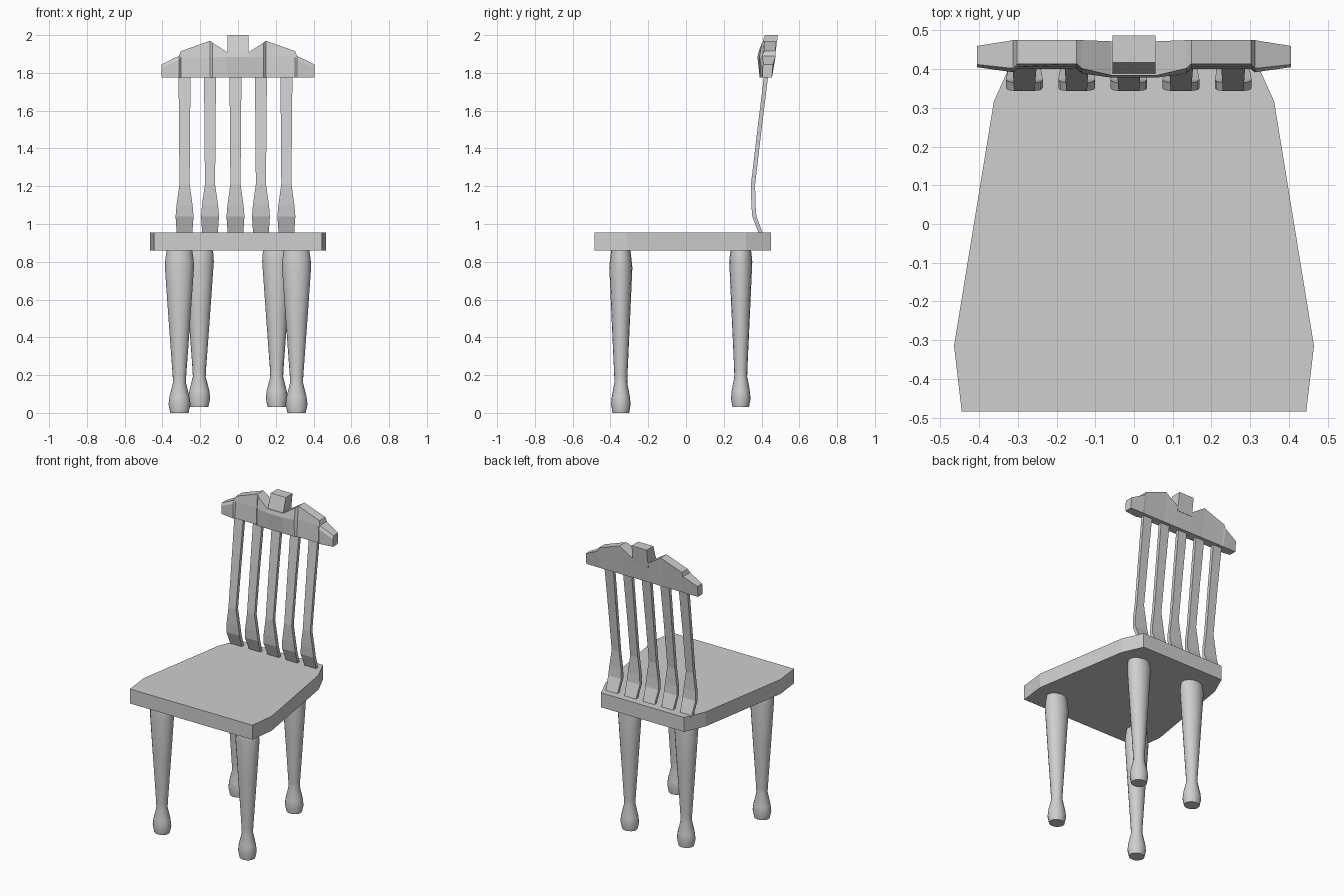
import bpy, bmesh, math

cube = bpy.data.objects.get("Cube")
if cube:
    bpy.data.objects.remove(cube, do_unlink=True)

grey = bpy.data.materials.new("plain grey")
colour = (0.62, 0.62, 0.62, 1)
grey.diffuse_color = colour
grey.use_nodes = True
grey.node_tree.nodes["Principled BSDF"].inputs["Base Color"].default_value = colour


def loft(name, rings, smooth=False):
    """Skin a list of equal-length closed rings and cap both ends."""
    bm = bmesh.new()
    loops = [[bm.verts.new(p) for p in ring] for ring in rings]
    n = len(loops[0])
    for a, b in zip(loops, loops[1:]):
        for i in range(n):
            j = (i + 1) % n
            bm.faces.new((a[i], a[j], b[j], b[i]))
    bm.faces.new(loops[0])
    bm.faces.new(loops[-1])
    bmesh.ops.recalc_face_normals(bm, faces=bm.faces[:])
    mesh = bpy.data.meshes.new(name)
    bm.to_mesh(mesh)
    bm.free()
    mesh.materials.append(grey)
    obj = bpy.data.objects.new(name, mesh)
    bpy.context.collection.objects.link(obj)
    if smooth:
        bpy.ops.object.select_all(action="DESELECT")
        obj.select_set(True)
        bpy.context.view_layer.objects.active = obj
        bpy.ops.object.shade_smooth_by_angle(angle=math.radians(35))
    return obj


def rect(x, y, z, w, d):
    """Horizontal rectangle ring centred on a point."""
    return [(x + sx * w / 2, y + sy * d / 2, z)
            for sx, sy in ((-1, -1), (1, -1), (1, 1), (-1, 1))]


# Seat: tapered board with clipped corners
half = [(0.445, -0.485), (0.465, -0.315), (0.362, 0.317), (0.302, 0.45)]
outline = half + [(-x, y) for x, y in reversed(half)]
loft("seat", [[(x, y, z) for x, y in outline] for z in (0.86, 0.955)])

# Legs: turned, slightly oval; (height, x radius, y radius)
LEG = [(0, 0.048, 0.044), (0.045, 0.058, 0.052), (0.085, 0.053, 0.048),
       (0.16, 0.034, 0.034), (0.20, 0.036, 0.035), (0.50, 0.058, 0.049),
       (0.77, 0.077, 0.061), (0.81, 0.075, 0.057), (0.87, 0.066, 0.050)]
SIDES = 16
for name, lx, ly, lift in (("front", 0.31, -0.345, 0), ("rear", 0.205, 0.29, 0.032)):
    for side, s in (("left", 1), ("right", -1)):
        rings = []
        for z, rx, ry in LEG:
            z = min(z + lift, 0.88)
            rings.append([(s * lx + rx * math.cos(t), ly + ry * math.sin(t), z)
                          for t in (math.tau * i / SIDES for i in range(SIDES))])
        loft(f"{name}_leg_{side}", rings, smooth=True)

# Back slats: bent flat bars; (height, y, width)
SLAT = [(0.945, 0.398, 0.082), (1.04, 0.362, 0.095), (1.10, 0.357, 0.085),
        (1.21, 0.355, 0.054), (1.50, 0.389, 0.058), (1.79, 0.425, 0.064)]
for i in range(5):
    x = -0.283 + i * 0.1348
    loft(f"back_slat_{i + 1}", [rect(x, y, z, w, 0.022) for z, y, w in SLAT])

# Crest rail: cross-sections across the width, with sunk panels either side
# (x, top height, front y at bottom, middle and top, back y at top)
BASE = 1.775
CREST = [(0.405, 1.845, 0.405, 0.405, 0.412, 0.46),
         (0.312, 1.89, 0.392, 0.392, 0.402, 0.475),
         (0.302, 1.915, 0.40, 0.406, 0.414, 0.475),
         (0.148, 1.97, 0.40, 0.406, 0.414, 0.475),
         (0.135, 1.96, 0.391, 0.389, 0.402, 0.475),
         (0.058, 1.91, 0.39, 0.378, 0.384, 0.472)]


def section(x, top, low, mid, high, back):
    return [(x, 0.455, BASE), (x, back, top), (x, high, top),
            (x, mid, min(1.885, top - 0.02)), (x, low, BASE)]


rings = [section(*c) for c in CREST]
rings += [section(-c[0], *c[1:]) for c in reversed(CREST)]
loft("crest_rail", rings)

# Centre block: leans back above the crest
loft("crest_block", [rect(0, 0.425, 1.88, 0.11, 0.09), rect(0, 0.452, 2.0, 0.11, 0.069)])
